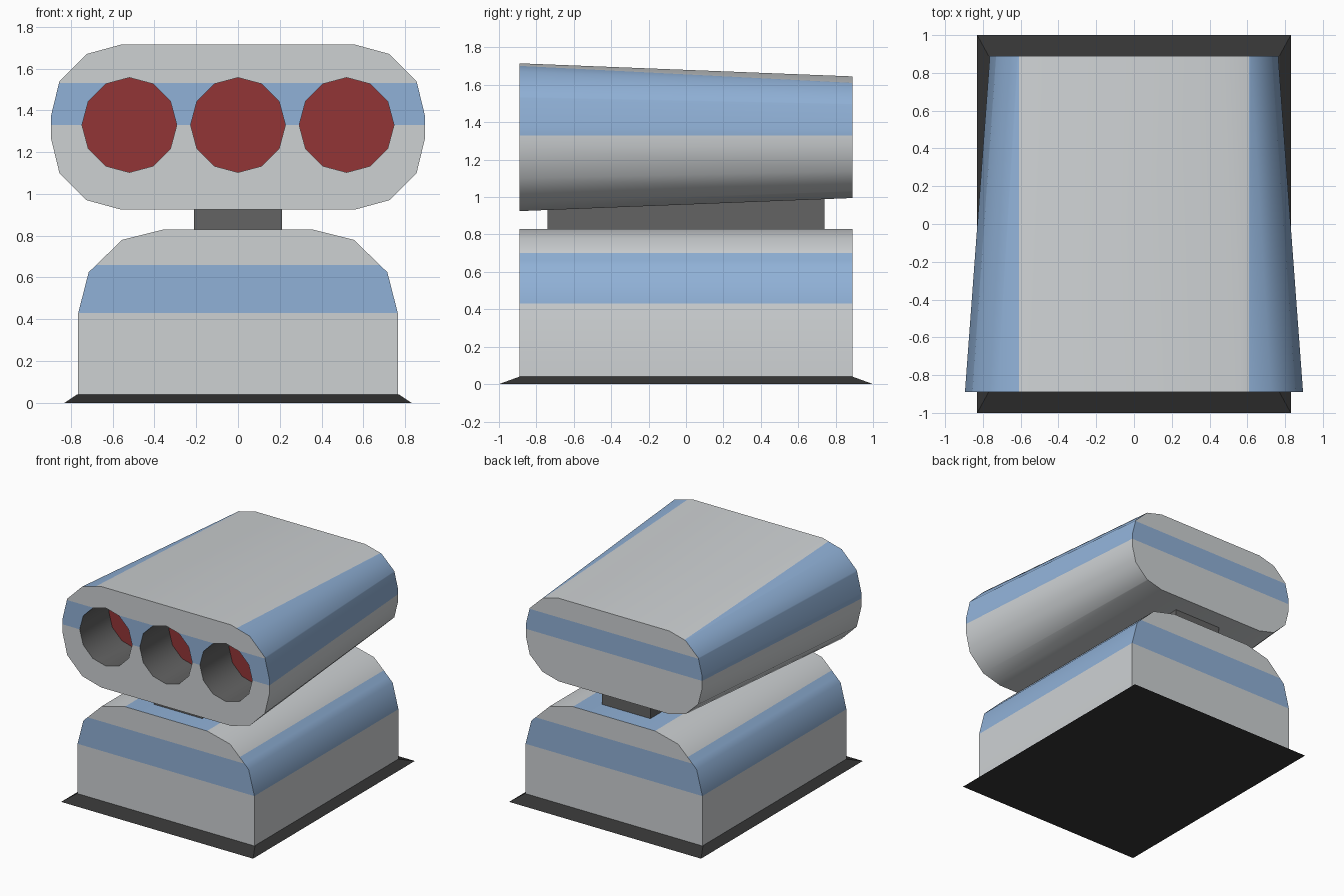
import bpy, bmesh, math
from mathutils import Vector

if "Cube" in bpy.data.objects:
    bpy.data.objects.remove(bpy.data.objects["Cube"])


def material(name, rgb):
    m = bpy.data.materials.new(name)
    m.diffuse_color = (*rgb, 1)
    m.use_nodes = True
    m.node_tree.nodes["Principled BSDF"].inputs["Base Color"].default_value = m.diffuse_color
    return m


GREY = material("light_grey", (0.61, 0.635, 0.65))
BLUE = material("light_blue", (0.28, 0.44, 0.68))
DARK = material("dark_grey", (0.125, 0.125, 0.125))
RED = material("deep_red", (0.29, 0.035, 0.037))
BLACK = material("charcoal", (0.036, 0.036, 0.036))


def loft(name, a, b, ya, yb, cuts=()):
    """Join two xz profiles along y, then cut edges in for colour borders."""
    bm = bmesh.new()
    va = [bm.verts.new((x, ya, z)) for x, z in a]
    vb = [bm.verts.new((x, yb, z)) for x, z in b]
    n = len(a)
    bm.faces.new(va)
    bm.faces.new(vb)
    for i in range(n):
        j = (i + 1) % n
        bm.faces.new((va[i], va[j], vb[j], vb[i]))
    bmesh.ops.recalc_face_normals(bm, faces=bm.faces)
    for co, no in cuts:
        bmesh.ops.bisect_plane(bm, geom=bm.verts[:] + bm.edges[:] + bm.faces[:],
                               plane_co=co, plane_no=Vector(no).normalized(), dist=1e-5)
    me = bpy.data.meshes.new(name)
    bm.to_mesh(me)
    bm.free()
    ob = bpy.data.objects.new(name, me)
    bpy.context.collection.objects.link(ob)
    return ob


def paint(ob, mats, rule, smooth=True):
    ob.data.materials.clear()
    for m in mats:
        ob.data.materials.append(m)
    for p in ob.data.polygons:
        c = sum((ob.data.vertices[v].co for v in p.vertices), Vector()) / len(p.vertices)
        p.material_index = rule(c, p.normal)
    if smooth:
        select(ob)
        bpy.ops.object.shade_smooth_by_angle(angle=math.radians(40))


def select(ob):
    bpy.ops.object.select_all(action='DESELECT')
    ob.select_set(True)
    bpy.context.view_layer.objects.active = ob


def box(x, z0, z1):
    return [(-x, z0), (x, z0), (x, z1), (-x, z1)]


# Base plate: a low frustum
base = loft("base_plate", box(0.83, 0, 0.04), box(0.83, 0, 0.04), -1, 1)
for v in base.data.vertices:
    if v.co.z > 0.02:
        v.co.x *= 0.77 / 0.83
        v.co.y *= 0.89
paint(base, [BLACK], lambda c, n: 0, smooth=False)

# Lower housing with rounded shoulders
half = [(0.765, 0.03), (0.765, 0.43), (0.715, 0.625), (0.555, 0.78), (0.355, 0.83)]
prof = half + [(-x, z) for x, z in reversed(half)]
lower = loft("lower_housing", prof, prof, -0.89, 0.89,
             [((0, 0, z), (0, 0, 1)) for z in (0.43, 0.66, 0.70)])


def lower_rule(c, n):
    if abs(n.y) > 0.9:
        return int(0.43 < c.z < 0.66)
    return int(0.43 < c.z < 0.70 or (n.z > 0.99 and c.z > 0.82))


paint(lower, [GREY, BLUE], lower_rule)

# Neck between the housings
neck = loft("neck", box(0.21, 0.80, 1.02), box(0.21, 0.80, 1.02), -0.74, 0.74)
paint(neck, [DARK], lambda c, n: 0, smooth=False)


# Upper scoop, tapering to the back
def ring(quarter, cz=1.32):
    q, r = quarter, quarter[::-1]
    pts = q + [(x, -z) for x, z in r] + [(-x, -z) for x, z in q] + [(-x, z) for x, z in r]
    return [(x, cz + z) for x, z in pts]


quarter = [(0.56, 0.395), (0.725, 0.35), (0.855, 0.22), (0.895, 0.055)]
front = ring(quarter)
back = ring([(x * 0.853, z * 0.823) for x, z in quarter])
SLOPE = 0.035 / 1.78          # the end band is a little lower at the back
scoop = loft("upper_scoop", front, back, -0.89, 0.89,
             [((0, 0, 1.33), (0, 0, 1)), ((0, -0.89, 1.53), (0, SLOPE, 1)),
              ((0.61, 0, 0), (1, 0, 0)), ((-0.61, 0, 0), (1, 0, 0))])

# Three intake holes
HOLES, R, FLOOR = (-0.52, 0, 0.52), 0.227, -0.53
for hx in HOLES:
    circle = [(hx + R * math.cos(k * math.pi / 6), 1.33 + R * math.sin(k * math.pi / 6))
              for k in range(12)]
    cutter = loft("intake_cutter", circle, circle, -1.0, FLOOR)
    cutter.hide_render = True
    mod = scoop.modifiers.new("intake", 'BOOLEAN')
    mod.operation, mod.solver, mod.object = 'DIFFERENCE', 'EXACT', cutter
    select(scoop)
    bpy.ops.object.modifier_apply(modifier=mod.name)
    bpy.data.objects.remove(cutter)


def scoop_rule(c, n):
    if abs(n.y) > 0.9:
        if abs(c.y - FLOOR) < 0.01:
            return 3
        return int(1.33 < c.z < 1.53 - SLOPE * (c.y + 0.89))
    if c.y < -0.4 and any(math.hypot(c.x - h, c.z - 1.33) < R + 0.005 for h in HOLES):
        return 2
    return int(c.z > 1.33 and abs(c.x) > 0.61)


paint(scoop, [GREY, BLUE, DARK, RED], scoop_rule)
